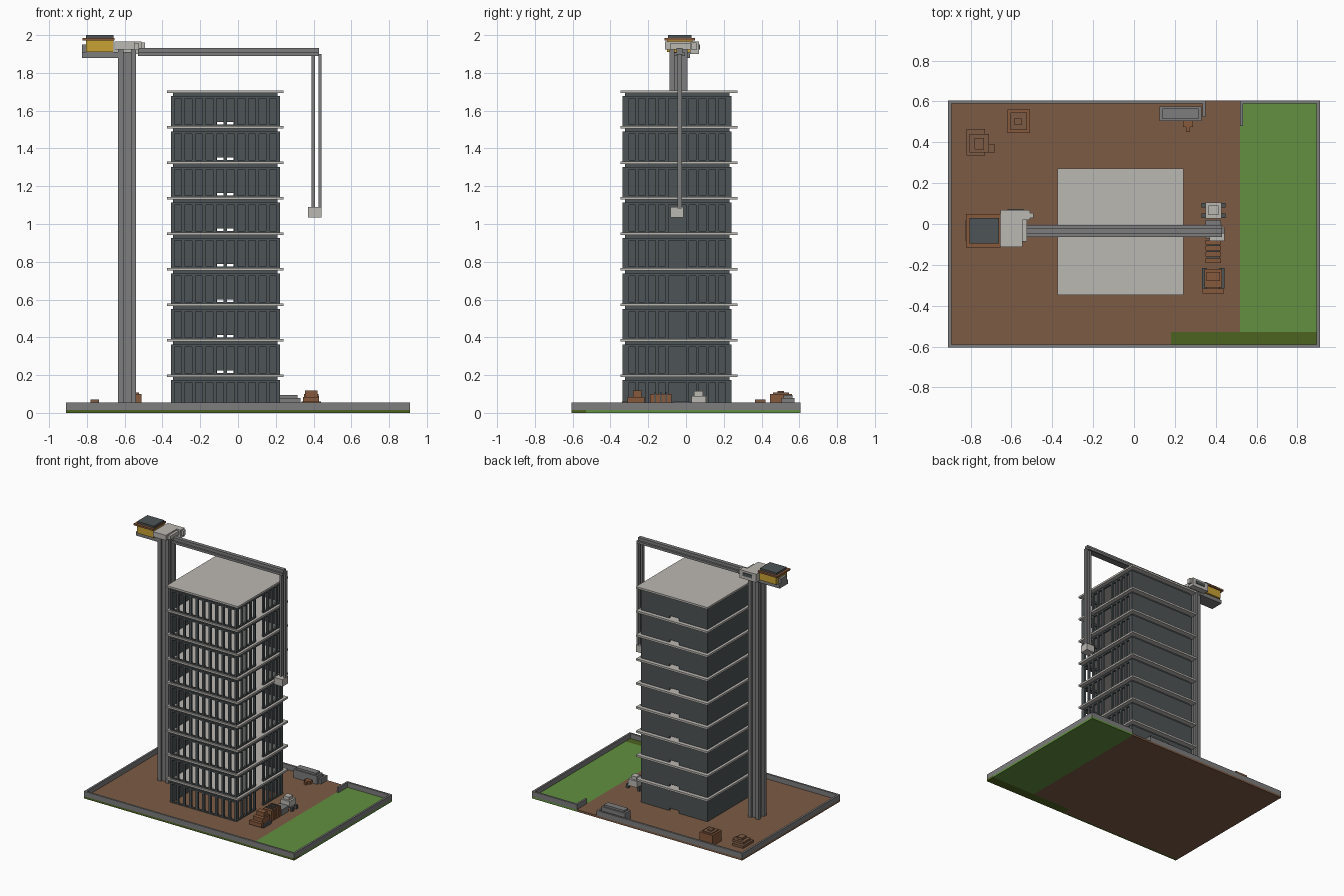
import bpy
import bmesh

cube = bpy.data.objects.get("Cube")
if cube:
    bpy.data.objects.remove(cube, do_unlink=True)


def material(name, *rgb):
    mat = bpy.data.materials.new(name)
    mat.use_nodes = True
    mat.diffuse_color = (*rgb, 1)
    mat.node_tree.nodes["Principled BSDF"].inputs["Base Color"].default_value = (*rgb, 1)
    return mat


soil = material("soil brown", .2, .105, .06)
grass = material("grass green", .122, .28, .052)
hedge = material("olive green", .075, .125, .015)
charcoal = material("charcoal wall", .075, .088, .092)
concrete = material("pale concrete", .5, .48, .45)
steel = material("steel grey", .2, .205, .2)
yellow = material("machine yellow", .58, .36, .035)
rust = material("rust brown", .24, .1, .045)


def build(name, mat, boxes):
    """One object made of boxes given as (x0, x1, y0, y1, z0, z1)."""
    bm = bmesh.new()
    for x0, x1, y0, y1, z0, z1 in boxes:
        verts = bmesh.ops.create_cube(bm, size=1)["verts"]
        for v in verts:
            v.co.x = x1 if v.co.x > 0 else x0
            v.co.y = y1 if v.co.y > 0 else y0
            v.co.z = z1 if v.co.z > 0 else z0
    mesh = bpy.data.meshes.new(name)
    bm.to_mesh(mesh)
    bm.free()
    mesh.materials.append(mat)
    obj = bpy.data.objects.new(name, mesh)
    bpy.context.collection.objects.link(obj)
    return obj


# Plot of land
X, Y = .91, .605
T = .015          # general thin-wall thickness
G = .016          # ground level
LAWN, VERGE = .52, -.53
build("soil_ground", soil, [(-X, .18, T - Y, Y, 0, G), (.18, LAWN, VERGE, Y, 0, G)])
build("lawn", grass, [(LAWN, X, VERGE, Y, 0, G)])
build("front_verge", hedge, [(.18, X, -Y, VERGE, 0, G), (-X, .18, -Y, T - Y, 0, G)])

# Low boundary wall with a gateway at the back
H = .055
build("boundary_wall", steel, [
    (-X, X, -Y, T - Y, G, H),
    (-X, T - X, T - Y, Y, G, H),
    (X - T, X, T - Y, Y, G, H),
    (T - X, .35, Y - T, Y, G, H),
    (LAWN, X - T, Y - T, Y, G, H),
    (.335, .35, .525, Y - T, G, H),
    (LAWN, LAWN + T, .48, Y - T, G, H)])

# Tower: hollow storeys with open windows on the front and right
L, R, F, B = -.355, .222, -.335, .242
STOREYS, RISE, WALL = 9, .188, .173
SILL, HEAD, LINTEL = .008, .145, .157


def grid_posts(a, b, count, post):
    """Intervals of the solid posts around evenly spaced openings."""
    pitch = (b - a - post) / count
    return [(a + i * pitch, a + i * pitch + post) for i in range(count + 1)]


solid, facade, slabs = [], [], []
door_a, door_b = -.093, .0
for k in range(STOREYS):
    z = G + k * RISE
    top = z + LINTEL
    # back wall with a low central hatch, and plain left wall
    hatch_l, hatch_r, hatch_h = -.11, -.025, .02
    solid += [(L, hatch_l, B - T, B, z, top), (hatch_r, R, B - T, B, z, top),
              (hatch_l, hatch_r, B - T, B, z + hatch_h, top),
              (L, L + T, F, B - T, z, top)]
    # front wall strips and mullions
    facade += [(L + T, R, F, F + T, z, z + SILL), (L + T, R, F, F + T, z + HEAD, top)]
    facade += [(max(a, L + T), b, F, F + T, z + SILL, z + HEAD)
               for a, b in grid_posts(L, R, 10, .018)]
    # right wall, with a doorway between two window groups
    facade.append((R - T, R, F + T, B - T, z + HEAD, top))
    for a, b in ((F + T, door_a), (door_b, B - T)):
        facade.append((R - T, R, a, b, z, z + SILL))
        facade += [(R - T, R, p, q, z + SILL, z + HEAD) for p, q in grid_posts(a, b, 4, .017)]
    # set-back band below the slab
    n, m = T * .8, T * 1.8
    hi = z + WALL
    solid += [(L + n, R - n, F + n, F + m, top, hi), (L + n, R - n, B - m, B - n, top, hi),
              (L + n, L + m, F + m, B - m, top, hi), (R - m, R - n, F + m, B - m, top, hi)]
    o = .02
    slabs.append((L - o, R + o, F - o * .6, B + o * 1.5, hi, hi + T))
build("solid_walls", charcoal, solid)
build("window_walls", charcoal, facade)
build("floor_slabs", concrete, slabs)

# Crane mast: core with four corner posts
mx, my, half, top = -.587, -.04, .047, 1.925
mast = [(mx - .03, mx + .03, my - .03, my + .03, G, top - T)]
for sx in (-1, 1):
    for sy in (-1, 1):
        xs = sorted((mx + sx * half, mx + sx * .02))
        ys = sorted((my + sy * half, my + sy * .02))
        mast.append((*xs, *ys, G, top))
build("crane_mast", steel, mast)

# Crane jib: two lower rails, a top rail and a web
jy, tip = -.034, .43
build("crane_jib", steel, [
    (-.53, tip, jy - .03, jy - T, 1.89, 1.908),
    (-.53, tip, jy + T, jy + .03, 1.89, 1.908),
    (-.53, tip, jy - T, jy + T, 1.897, 1.931)])

# Hoist ropes and load block
build("hoist_ropes", steel, [(x, x + .018, jy - .012, jy + .012, 1.08, 1.9)
                             for x in (.39, .425)])
build("load_block", concrete, [(.37, .443, -.083, -.014, 1.035, 1.09)])

# Crane head: counterweight, machine house and cab
build("counterweight", yellow, [(-.805, -.66, -.1, .035, 1.91, 1.972)])
build("counterweight_tray", steel, [
    (-.825, -.62, -.085, .02, 1.88, 1.91),
    (-.825, -.8, -.07, .005, 1.91, 1.95)])
build("counterweight_rim", rust, [(-.822, -.655, -.115, .048, 1.972, 1.985)])
build("counterweight_cap", charcoal, [(-.805, -.66, -.095, .03, 1.985, 2)])
build("machine_house", concrete, [
    (-.655, -.545, -.112, .02, 1.925, 1.965),
    (-.545, -.525, -.085, .02, 1.925, 1.955)])
build("operator_cab", concrete, [
    (-.655, -.51, .02, .068, 1.9, 1.965),
    (-.51, -.492, .03, .055, 1.92, 1.96)])
build("cab_window", charcoal, [(-.62, -.54, .068, .073, 1.925, 1.95)])

# Site container and a small pallet beside it
build("site_container", steel, [
    (.125, .33, .505, .575, G, .08),
    (.14, .315, .515, .565, .08, .095)])
build("pallet", rust, [(.24, .29, .475, .505, G, .04), (.255, .275, .45, .475, G, .04)])

# Stepped spoil heap and brick kiln box
build("spoil_heap", soil, [
    (-.82, -.73, .335, .465, G, .035),
    (-.73, -.68, .35, .39, G, .035),
    (-.805, -.71, .35, .44, .035, .052),
    (-.78, -.735, .365, .42, .052, .07)])
build("material_bin", rust, [(-.62, -.51, .445, .56, G, .1)])
build("material_bin_lid", soil, [(-.605, -.525, .46, .545, .1, .108),
                                 (-.585, -.55, .485, .52, .108, .116)])

# Mixer near the right side of the tower
build("mixer_body", concrete, [
    (.35, .428, .028, .105, .04, .09),
    (.365, .413, .043, .09, .09, .115)])
build("mixer_wheels", charcoal, [(x, x + .02, y, y + .022, G, .045)
                                 for x in (.33, .428) for y in (.03, .08)])

# Brick stack with slatted top
build("brick_stack", rust, [(.35, .425, y, y + .022, G, .1)
                            for y in (-.19, -.16, -.13, -.1)])
build("stack_slats", charcoal, [(.355, .42, y, y + .008, G, .108)
                                for y in (-.168, -.138, -.108)])
build("stack_frame", steel, [(.35, .425, -.07, .02, G, .06)])

# Small digger
build("digger_body", rust, [
    (.345, .43, -.31, -.22, .04, .085),
    (.355, .42, -.28, -.235, .085, .118),
    (.335, .44, -.34, -.315, .03, .06)])
build("digger_tracks", charcoal, [(x, x + .025, -.315, -.215, G, .04)
                                  for x in (.333, .417)])
